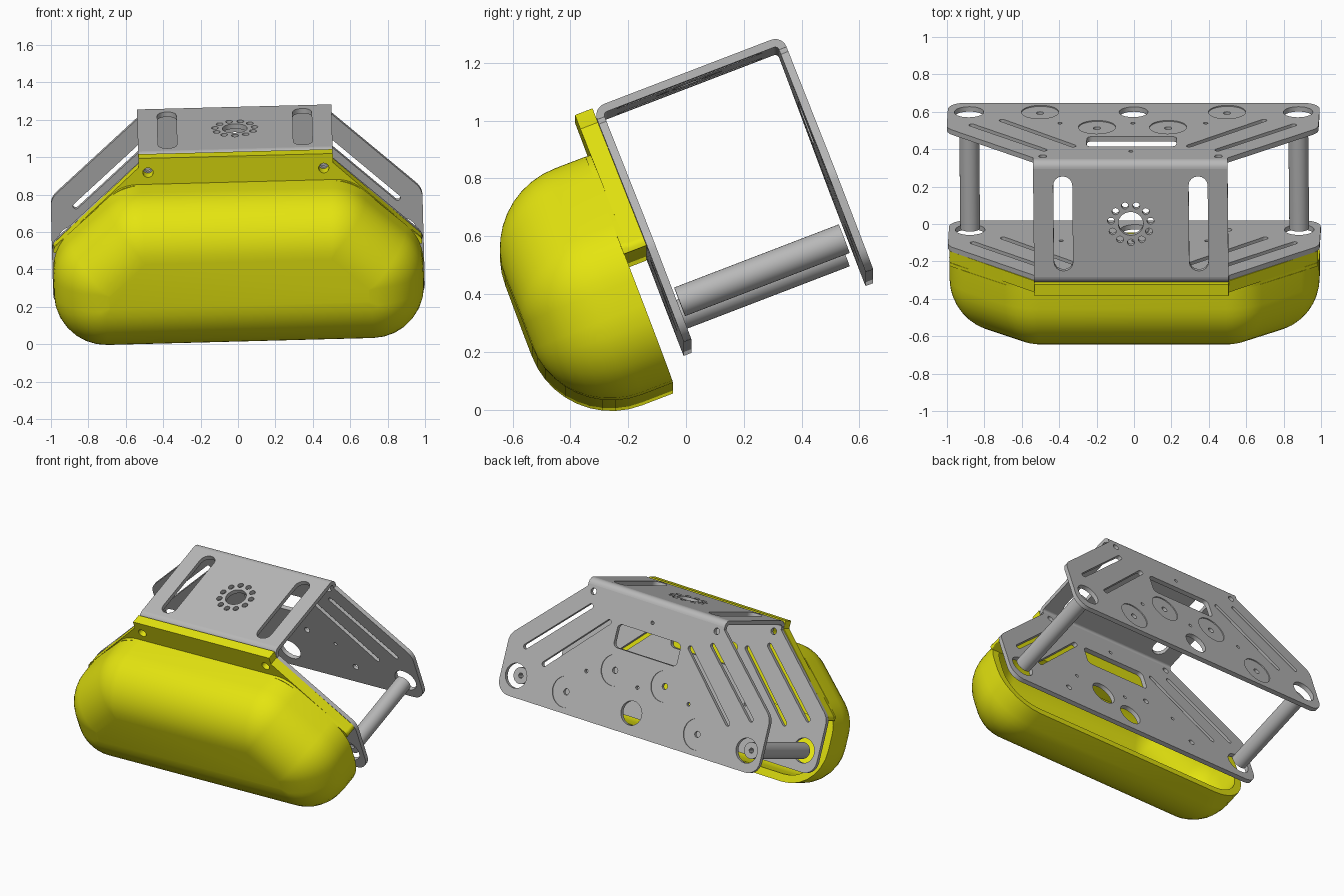
import bpy, bmesh, math
from mathutils import Matrix, Vector

if "Cube" in bpy.data.objects:
    bpy.data.objects.remove(bpy.data.objects["Cube"])

# Whole model is built upright in (x, depth, height), then tilted into place
POSE = (Matrix.Translation((0.013, 0, 0)) @ Matrix.Rotation(math.radians(-1.5), 4, 'Y')
        @ Matrix.Rotation(math.radians(21), 4, 'X'))


def material(name, rgb):
    m = bpy.data.materials.new(name)
    m.diffuse_color = (*rgb, 1)
    m.use_nodes = True
    m.node_tree.nodes["Principled BSDF"].inputs["Base Color"].default_value = m.diffuse_color
    return m


GREY = material("grey metal", (0.48, 0.48, 0.48))
YELLOW = material("yellow plastic", (0.78, 0.78, 0.005))


# ---- 2D outline helpers
def circle(cx, cy, r, n=28):
    return [(cx + r * math.cos(2 * math.pi * i / n), cy + r * math.sin(2 * math.pi * i / n)) for i in range(n)]


def slot(p, q, r, n=8):
    a = math.atan2(q[1] - p[1], q[0] - p[0])
    arc = lambda c, s: [(c[0] + r * math.cos(s + math.pi * i / n), c[1] + r * math.sin(s + math.pi * i / n))
                        for i in range(n + 1)]
    return arc(q, a - math.pi / 2) + arc(p, a + math.pi / 2)


def rounded(right_half, inset=0, n=7):
    """Mirrored convex outline with rounded corners; right half runs bottom to top."""
    pts = right_half + [(-x, y, r) for x, y, r in reversed(right_half)]
    out = []
    for i, (x, y, r) in enumerate(pts):
        p = Vector((x, y))
        d1 = (p - Vector(pts[i - 1][:2])).normalized()
        d2 = (Vector(pts[(i + 1) % len(pts)][:2]) - p).normalized()
        n1, n2 = Vector((-d1.y, d1.x)), Vector((-d2.y, d2.x))
        r = max(r - inset, 0.004)
        c = p + (n1 + n2) * (inset + r) / (1 + n1.dot(n2))
        a = math.atan2(-n1.y, -n1.x)
        turn = math.atan2(d1.x * d2.y - d1.y * d2.x, d1.dot(d2))
        out += [(c.x + r * math.cos(a + turn * k / n), c.y + r * math.sin(a + turn * k / n)) for k in range(n + 1)]
    return out


def both(f):
    return [f(1), f(-1)]


# ---- object helpers
def add_mesh(name, bm, mat):
    bmesh.ops.remove_doubles(bm, verts=bm.verts, dist=1e-5)
    bmesh.ops.recalc_face_normals(bm, faces=bm.faces)
    me = bpy.data.meshes.new(name)
    bm.to_mesh(me)
    bm.free()
    me.materials.clear()
    me.materials.append(mat)
    ob = bpy.data.objects.new(name, me)
    bpy.context.collection.objects.link(ob)
    return ob


AXES = {'depth': lambda a, b, t: (a, t, b), 'height': lambda a, b, t: (a, b, t), 'x': lambda a, b, t: (t, a, b)}


def plate(name, loops, lo, hi, mat, axis='depth'):
    """Sheet with holes: first loop is the outline, the others are cut out."""
    cu = bpy.data.curves.new(name, 'CURVE')
    cu.dimensions, cu.fill_mode, cu.extrude = '2D', 'BOTH', (hi - lo) / 2
    for loop in loops:
        sp = cu.splines.new('POLY')
        sp.points.add(len(loop) - 1)
        for p, (a, b) in zip(sp.points, loop):
            p.co = (a, b, 0, 1)
        sp.use_cyclic_u = True
    tmp = bpy.data.objects.new(name + "_tmp", cu)
    bpy.context.collection.objects.link(tmp)
    dg = bpy.context.evaluated_depsgraph_get()
    me = bpy.data.meshes.new_from_object(tmp.evaluated_get(dg))
    bm = bmesh.new()
    bm.from_mesh(me)
    for v in bm.verts:
        v.co = AXES[axis](v.co.x, v.co.y, v.co.z + (lo + hi) / 2)
    bpy.data.objects.remove(tmp)
    bpy.data.curves.remove(cu)
    bpy.data.meshes.remove(me)
    return add_mesh(name, bm, mat)


# ---- bracket dimensions
F, B, T, TOP, BEND = 0.068, 0.77, 0.028, 1.077, 0.042
flange = rounded([(0.994, 0.199, 0.09), (0.994, 0.575, 0.1), (0.52, 1.018, 0.005), (0.52, TOP - BEND, 0.002)])
holes = both(lambda s: circle(s * 0.88, 0.335, 0.079)) + [circle(0, 0.335, 0.077)]
holes += both(lambda s: slot((s * 0.86, 0.53), (s * 0.465, 0.90), 0.016))
holes += both(lambda s: slot((s * 0.70, 0.46), (s * 0.31, 0.84), 0.016))
holes += both(lambda s: circle(s * 0.47, 0.995, 0.021, 16))
holes += both(lambda s: circle(s * 0.39, 0.50, 0.012, 12))
holes += both(lambda s: circle(s * 0.5, 0.335, 0.02, 16))
holes += [circle(0, 0.5, 0.012, 12), circle(0, 0.92, 0.012, 12),
          rounded([(0.24, 0.70, 0.03), (0.24, 0.85, 0.03)])]
stud = [circle(-0.19, 0.56, 0.02, 16)]

# Front and back flanges
plate("front_flange", [flange] + holes + stud + [circle(0.19, 0.44, 0.085)], F, F + T, GREY)
back = plate("back_flange", [flange] + holes + stud + [circle(0.19, 0.56, 0.02, 16)], B - T, B, GREY)

# Shallow round recesses on the back flange
for x, w in [(-0.5, 0.335), (-0.19, 0.56), (0.19, 0.56), (0.5, 0.335)]:
    cutter = plate("recess_cutter", [circle(x, w, 0.1)], B - 0.006, B + 0.05, GREY)
    cutter.hide_render = True
    mod = back.modifiers.new("recess", 'BOOLEAN')
    mod.operation, mod.solver, mod.object = 'DIFFERENCE', 'EXACT', cutter
    bpy.context.view_layer.objects.active = back
    bpy.ops.object.modifier_apply(modifier=mod.name)
    bpy.data.objects.remove(cutter)

# Top plate with two long slots and a ring of holes
v0, v1 = F + BEND, B - BEND
deck = [[(-0.52, v0), (0.52, v0), (0.52, v1), (-0.52, v1)], circle(0, 0.415, 0.067)]
deck += both(lambda s: slot((s * 0.362, 0.195), (s * 0.362, 0.635), 0.051))
for k in range(11):
    a = 2 * math.pi * k / 11 - math.pi / 2
    deck.append(circle(0.107 * math.cos(a), 0.415 + 0.107 * math.sin(a), 0.019, 12))
plate("top_plate", deck, TOP - T, TOP, GREY, 'height')

# Rounded bends joining top plate to flanges
for name, c, s in (("front_bend", v0, -1), ("back_bend", v1, 1)):
    arc = lambda r: [(c + s * r * math.cos(k * math.pi / 12), TOP - BEND + r * math.sin(k * math.pi / 12))
                     for k in range(7)]
    plate(name, [arc(BEND) + arc(BEND - T)[::-1]], -0.52, 0.52, GREY, 'x')

# Standoff rods with a small hexagonal bore
for name, s in (("right_standoff", 1), ("left_standoff", -1)):
    plate(name, [circle(s * 0.88, 0.335, 0.053, 32), circle(s * 0.88, 0.335, 0.018, 6)], 0.105, 0.715, GREY)

# Yellow mounting tab between bumper and bracket
tab = rounded([(0.985, 0.555, 0.004), (0.985, 0.58, 0.03), (0.52, 1.025, 0.01), (0.52, TOP, 0.004)])
plate("mounting_tab", [tab] + both(lambda s: circle(s * 0.47, 0.995, 0.028, 16)), 0.002, F - 0.001, YELLOW)

# Yellow bumper: hollow shell with a large rounded front edge, open at the back
shape = [(0.99, 0.086, 0.28), (0.99, 0.585, 0.28), (0.61, 0.93, 0.28)]
BACK, FRONT, R, WALL, STEPS = -0.015, -0.425, 0.295, 0.05, 10


def shell_layers(wall):
    r, front = R - wall, FRONT + wall
    arc = [math.pi / 2 * k / STEPS for k in range(STEPS + 1)]
    return [(wall, BACK)] + [(wall + r * (1 - math.cos(t)), front + r - r * math.sin(t)) for t in arc]


bm = bmesh.new()
layers = shell_layers(WALL)[::-1] + shell_layers(0)
rings = [[bm.verts.new((x, v, w)) for x, w in rounded(shape, ins)] for ins, v in layers]
for a, b in zip(rings, rings[1:]):
    for i in range(len(a)):
        j = (i + 1) % len(a)
        bm.faces.new((a[i], a[j], b[j], b[i]))
bm.faces.new(rings[0])
bm.faces.new(rings[-1])
add_mesh("bumper", bm, YELLOW)

# Shoulder joining the bumper's upper back to the tab
shoulder = rounded([(0.985, 0.555, 0.004), (0.985, 0.585, 0.03), (0.61, 0.928, 0.2)])
plate("bumper_shoulder", [shoulder], BACK - 0.002, 0.003, YELLOW)

# Tilt everything into its resting pose and smooth curved faces
for ob in bpy.context.scene.objects:
    ob.data.transform(POSE)
    ob.select_set(True)
    bpy.context.view_layer.objects.active = ob
bpy.ops.object.shade_smooth_by_angle(angle=math.radians(35))
